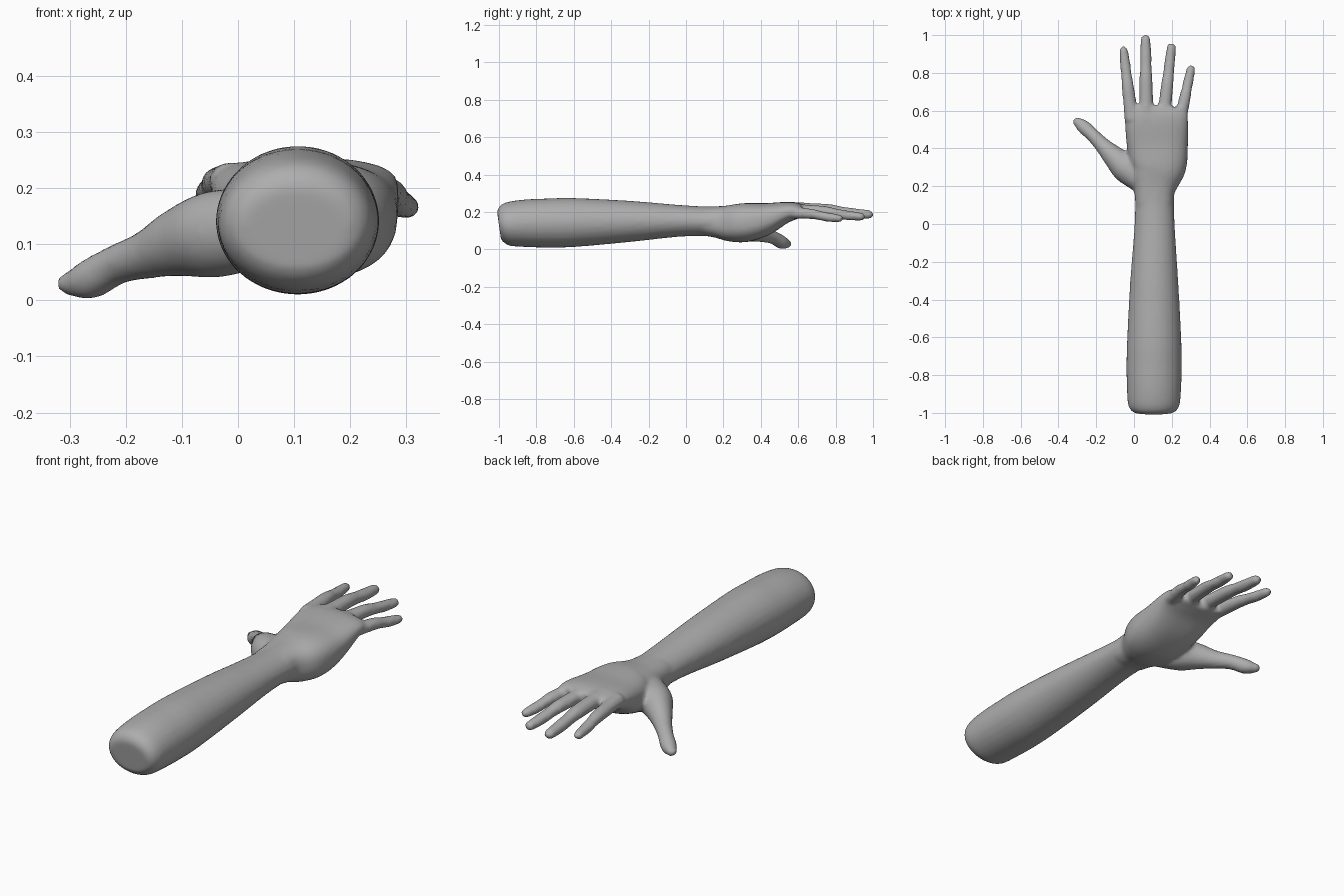
import bpy, bmesh, math
from mathutils import Vector

cube = bpy.data.objects.get("Cube")
if cube:
    bpy.data.objects.remove(cube, do_unlink=True)

skin = bpy.data.materials.new("plain grey skin")
skin.use_nodes = True
GREY = (0.42, 0.42, 0.42, 1)
skin.diffuse_color = GREY
skin.node_tree.nodes["Principled BSDF"].inputs["Base Color"].default_value = GREY

bm = bmesh.new()


def spline(rows, steps=4):
    """Smooth path through rows of (x, y, z, half width, half height)."""
    out = []
    for i in range(len(rows) - 1):
        a, b = rows[max(i - 1, 0)], rows[i]
        c, d = rows[i + 1], rows[min(i + 2, len(rows) - 1)]
        for s in range(steps):
            t = s / steps
            out.append([0.5 * (2 * q + (r - p) * t + (2 * p - 5 * q + 4 * r - e) * t ** 2
                               + (3 * q - p - 3 * r + e) * t ** 3)
                        for p, q, r, e in zip(a, b, c, d)])
    return out + [list(rows[-1])]


def limb(rows, round_tip=False, power=1.0, steps=4, sides=24):
    """Closed loft of oval sections along a path."""
    path = spline(rows, steps) if steps else [list(r) for r in rows]
    if round_tip:
        end = Vector(path[-1][:3])
        way = (end - Vector(path[-2][:3])).normalized()
        rx, rz = path[-1][3:]
        for k in range(1, 5):
            a = k * math.pi / 9
            path.append([*(end + way * rx * math.sin(a)), rx * math.cos(a), rz * math.cos(a)])
    rings = []
    for i, (x, y, z, rx, rz) in enumerate(path):
        before, after = path[max(i - 1, 0)], path[min(i + 1, len(path) - 1)]
        way = (Vector(after[:3]) - Vector(before[:3])).normalized()
        side = way.cross(Vector((0, 0, 1))).normalized()
        up = side.cross(way)
        ring = []
        for k in range(sides):
            a = 2 * math.pi * k / sides
            c, s = math.cos(a), math.sin(a)
            u = math.copysign(abs(c) ** power, c) * rx
            v = math.copysign(abs(s) ** power, s) * rz
            ring.append(bm.verts.new(Vector((x, y, z)) + side * u + up * v))
        rings.append(ring)
    for r, q in zip(rings, rings[1:]):
        for k in range(sides):
            n = (k + 1) % sides
            bm.faces.new((r[k], r[n], q[n], q[k]))
    bm.faces.new(rings[0][::-1])
    bm.faces.new(rings[-1])


# Forearm with a bevelled flat end
limb([(.105, -1.0, .13, .10, .075), (.105, -.985, .132, .122, .098),
      (.105, -.95, .136, .138, .117), (.106, -.86, .14, .144, .127),
      (.106, -.75, .141, .146, .131), (.107, -.6, .144, .143, .131),
      (.107, -.3, .15, .127, .11), (.109, -.05, .153, .109, .086),
      (.109, .1, .151, .103, .079), (.109, .2, .148, .106, .085)], sides=28, steps=3)

# Palm, thick at the heel and thin at the knuckles
limb([(.108, .1, .15, .10, .076), (.108, .17, .146, .107, .085),
      (.115, .24, .14, .132, .098), (.128, .32, .144, .152, .104),
      (.124, .42, .162, .162, .088), (.12, .52, .195, .167, .06),
      (.118, .58, .206, .166, .047), (.12, .625, .207, .15, .034)], power=.8, sides=32)

# Thumb
limb([(.04, .22, .13, .06, .07), (-.04, .295, .118, .078, .078),
      (-.105, .355, .103, .06, .062), (-.16, .41, .082, .044, .044),
      (-.215, .467, .064, .036, .036), (-.265, .513, .037, .037, .036),
      (-.298, .54, .03, .026, .022)], round_tip=True)

# Fingers: base point, tip point, base radius, tip radius
fingers = [((-.012, .55, .213), (-.055, .918, .19), .038, .024),
           ((.066, .55, .220), (.061, .976, .187), .040, .027),
           ((.155, .55, .214), (.198, .935, .175), .038, .025),
           ((.238, .52, .198), (.301, .818, .166), .036, .024)]
for base, tip, r0, r1 in fingers:
    rows = []
    # (position along finger, swelling at the joints, arch)
    for t, swell, arch in ((0, 1, 0), (.25, 1, .004), (.5, 1.04, .008), (.66, .97, .004),
                           (.8, 1.04, 0), (1, .98, 0)):
        p = Vector(base).lerp(Vector(tip), t)
        r = (r0 + (r1 - r0) * t) * swell
        rows.append((p.x, p.y, p.z + arch, r, r * .9))
    limb(rows, round_tip=True)

bmesh.ops.recalc_face_normals(bm, faces=bm.faces)
mesh = bpy.data.meshes.new("forearm_and_hand")
bm.to_mesh(mesh)
bm.free()
mesh.materials.append(skin)
arm = bpy.data.objects.new("forearm_and_hand", mesh)
bpy.context.collection.objects.link(arm)

# Fuse the parts into one smooth skin
fuse = arm.modifiers.new("fuse", 'REMESH')
fuse.mode = 'VOXEL'
fuse.voxel_size = .01
fuse.use_smooth_shade = True
soften = arm.modifiers.new("soften", 'SMOOTH')
soften.factor = .5
soften.iterations = 6
